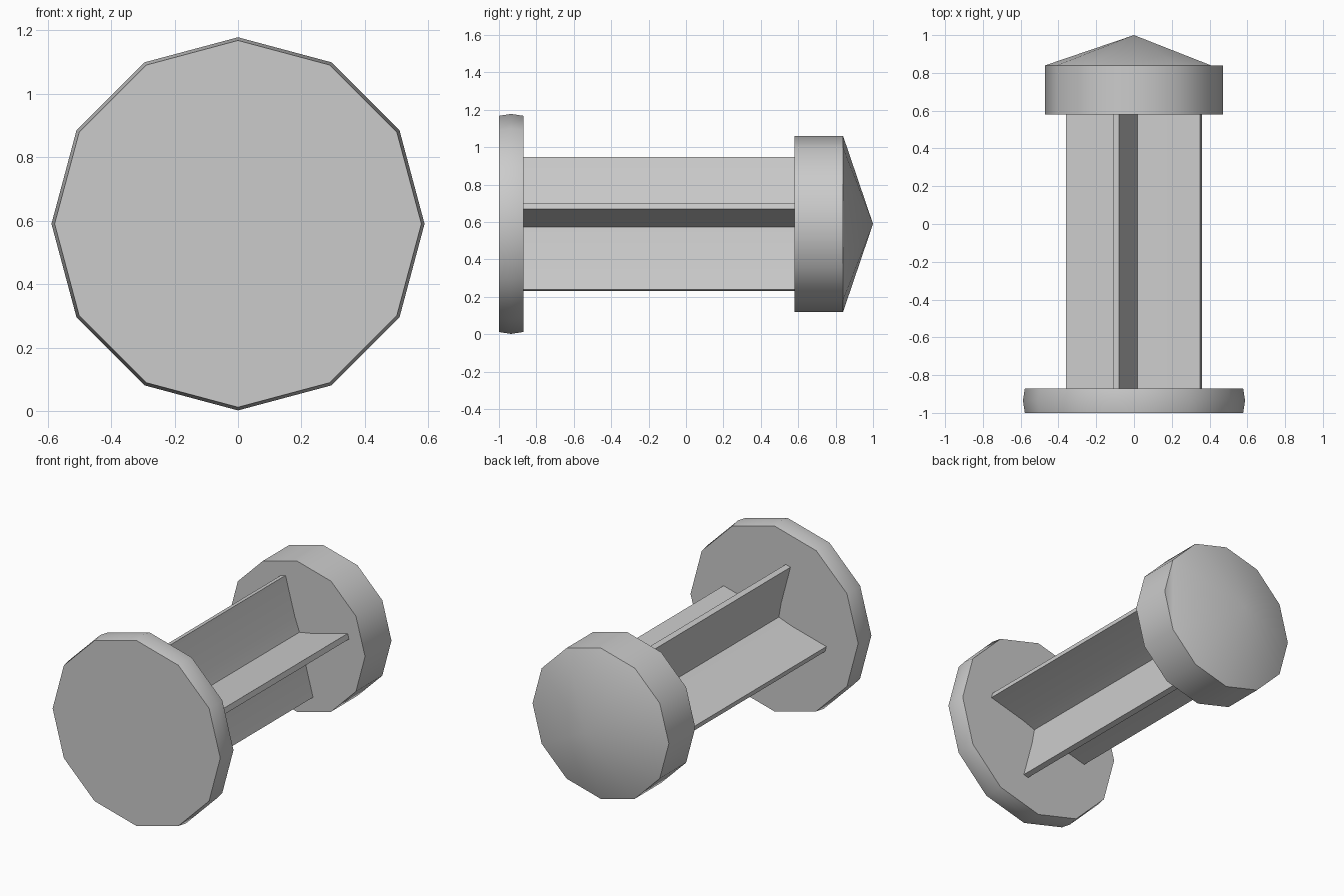
import bpy, bmesh
from math import sin, cos, pi, radians

if "Cube" in bpy.data.objects:
    bpy.data.objects.remove(bpy.data.objects["Cube"])

CZ = 0.59      # height of the long axis
SIDES = 12


def ring(bm, y, r):
    return [bm.verts.new((r * cos(2 * pi * i / SIDES), y, CZ + r * sin(2 * pi * i / SIDES)))
            for i in range(SIDES)]


def bridge(bm, a, b):
    n = len(a)
    for i in range(n):
        j = (i + 1) % n
        bm.faces.new((a[i], a[j], b[j], b[i]))


def cross_section(bm, y):
    # thin four-vane cross, turned by 15 degrees
    t, core, tip = 0.017, 0.025, 0.367
    arm = [(-t, tip), (t, tip), (t, 0.12), (core, core), (0.12, t)]
    c, s = cos(radians(15)), sin(radians(15))
    verts = []
    for _ in range(4):
        verts += [bm.verts.new((x * c - z * s, y, CZ + x * s + z * c)) for x, z in arm]
        arm = [(z, -x) for x, z in arm]
    return verts


def edges_of(bm, loop):
    result = []
    for i, v in enumerate(loop):
        w = loop[(i + 1) % len(loop)]
        result.append(bm.edges.get((v, w)) or bm.edges.new((v, w)))
    return result


def shoulder(bm, rim, y):
    # flat face around the shaft, with a cross-shaped opening
    hole = cross_section(bm, y)
    bmesh.ops.triangle_fill(bm, use_beauty=True, normal=(0, 1, 0),
                            edges=edges_of(bm, rim) + edges_of(bm, hole))


def finish(bm, name):
    bmesh.ops.recalc_face_normals(bm, faces=bm.faces)
    mesh = bpy.data.meshes.new(name)
    bm.to_mesh(mesh)
    bm.free()
    ob = bpy.data.objects.new(name, mesh)
    bpy.context.collection.objects.link(ob)
    bpy.ops.object.select_all(action='DESELECT')
    ob.select_set(True)
    bpy.context.view_layer.objects.active = ob
    bpy.ops.object.shade_smooth_by_angle(angle=radians(40))


# wide flange at the front, with a slightly bulged rim
bm = bmesh.new()
rings = [ring(bm, y, r) for y, r in ((-1.0, 0.578), (-0.935, 0.588), (-0.87, 0.578))]
for a, b in zip(rings, rings[1:]):
    bridge(bm, a, b)
bm.faces.new(rings[0])
shoulder(bm, rings[-1], -0.87)
finish(bm, "flange")

# shaft with four thin vanes
bm = bmesh.new()
bridge(bm, cross_section(bm, -0.87), cross_section(bm, 0.58))
finish(bm, "vaned_shaft")

# head: short drum with a shallow cone that skips the +x corner
bm = bmesh.new()
low, high = ring(bm, 0.58, 0.47), ring(bm, 0.84, 0.47)
bridge(bm, low, high)
shoulder(bm, low, 0.58)
apex = bm.verts.new((0, 1.0, CZ))
base = high[1:]
for i, v in enumerate(base):
    bm.faces.new((v, base[(i + 1) % len(base)], apex))
bm.faces.new((high[-1], high[0], high[1]))   # flat step beside the cone
finish(bm, "pointed_head")
